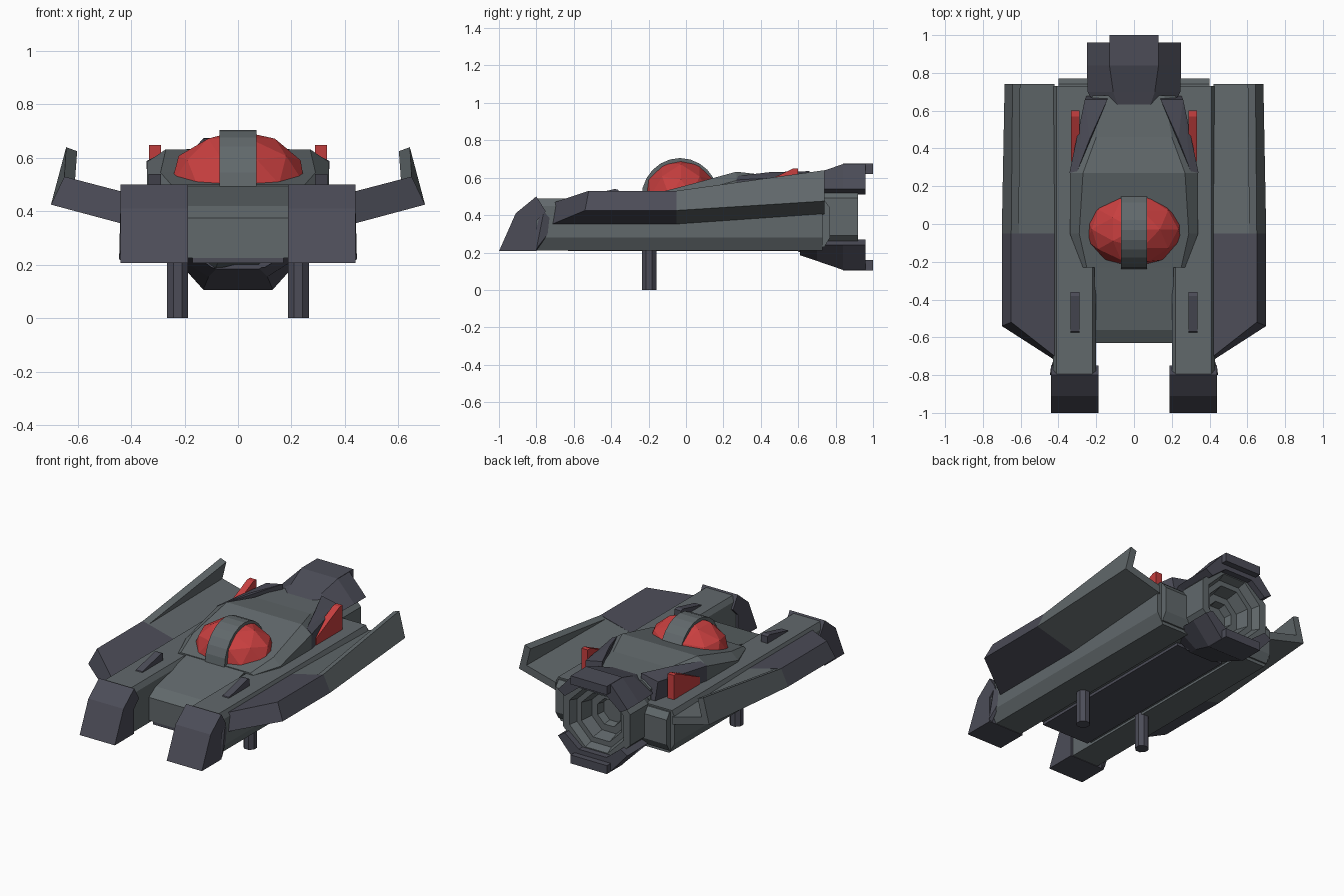
import bpy, bmesh, math

if "Cube" in bpy.data.objects:
    bpy.data.objects.remove(bpy.data.objects["Cube"])


def material(name, rgb):
    m = bpy.data.materials.new(name)
    m.diffuse_color = (*rgb, 1)
    m.use_nodes = True
    m.node_tree.nodes["Principled BSDF"].inputs["Base Color"].default_value = m.diffuse_color
    return m


GREY = material("hull_grey", (0.12, 0.14, 0.148))
DARK = material("dark_plate", (0.072, 0.073, 0.097))
RED = material("red_trim", (0.58, 0.05, 0.05))


def finish(name, bm, mat, mirror=False):
    bmesh.ops.remove_doubles(bm, verts=bm.verts, dist=1e-5)
    bmesh.ops.recalc_face_normals(bm, faces=bm.faces)
    me = bpy.data.meshes.new(name)
    bm.to_mesh(me)
    bm.free()
    me.materials.append(mat)
    ob = bpy.data.objects.new(name, me)
    bpy.context.collection.objects.link(ob)
    if mirror:
        ob.modifiers.new("mirror", "MIRROR").use_mirror_merge = False
    return ob


def loft(name, rings, mat, mirror=False, caps=True, closed=False):
    """Skin a list of equally long closed rings of 3D points."""
    bm = bmesh.new()
    vs = [[bm.verts.new(p) for p in r] for r in rings]
    n = len(rings[0])
    for a, b in zip(vs, vs[1:]):
        for i in range(n):
            j = (i + 1) % n
            bm.faces.new((a[i], a[j], b[j], b[i]))
    if caps:
        bm.faces.new(vs[0])
        bm.faces.new(vs[-1])
    return finish(name, bm, mat, mirror)


def prism(name, profile, x0, x1, mat, mirror=False):
    """Extrude a (y, z) profile along x."""
    return loft(name, [[(x, y, z) for y, z in profile] for x in (x0, x1)], mat, mirror)


def hull(name, pts, mat, mirror=False):
    bm = bmesh.new()
    for p in pts:
        bm.verts.new(p)
    bmesh.ops.convex_hull(bm, input=bm.verts)
    return finish(name, bm, mat, mirror)


def at(y, pts):
    return [(x, y, z) for x, z in pts]


# Centre deck with sloping nose, and belly plate
prism("centre_deck", [(-.63, .225), (-.63, .375), (-.56, .42), (-.23, .495), (.74, .495), (.74, .225)],
      -.21, .21, GREY)
prism("belly_plate", [(-.63, .207), (-.63, .24), (.6, .24), (.6, .207)], -.17, .17, DARK)

# Side beams forming the two prongs
beam = [(.2, .21), (.39, .21), (.43, .28), (.43, .45), (.41, .49), (.22, .49), (.2, .46)]
loft("side_beam", [at(-.8, beam), at(.73, beam)], GREY, True)
prism("rear_block", [(.7, .23), (.74, .23), (.77, .28), (.77, .44), (.74, .48), (.7, .48)], .15, .4, GREY, True)

# Dark wedge tips of the prongs
prism("prong_tip", [(-1, .207), (-.91, .41), (-.8, .5), (-.75, .42), (-.8, .37), (-.8, .207)],
      .187, .44, DARK, True)
hull("tip_side_rib", [(.42, -.8, .21), (.445, -.8, .22), (.42, -.7, .35), (.42, -.8, .4), (.44, -.76, .42)], DARK, True)

# Wings: thick dark front block, thin rear plate with a rising edge fin
root_x = .42
wing_mid = [(root_x, .35), (.70, .425), (.65, .53), (.61, .517), (.61, .517), (root_x, .47)]
wing_rear = [(root_x, .405), (.685, .475), (.643, .64), (.602, .625), (.63, .51), (root_x, .455)]
front_y = [-.72, -.54, -.52, -.54, -.54, -.70]
wing_front = [(x, y, z) for (x, z), y in zip(wing_mid, front_y)]
quad = [0, 1, 2, 5]
mid = at(-.05, wing_mid)
loft("wing_front", [[wing_front[i] for i in quad], [mid[i] for i in quad]], DARK, True)
loft("wing_rear", [mid, at(.74, wing_rear)], GREY, True)

# Raised housing behind the cockpit


def house(y, w, zs, wt, zt):
    return at(y, [(-w, .44), (-w, zs), (-wt, zt), (wt, zt), (w, zs), (w, .44)])


loft("rear_housing", [house(-.23, .27, .49, .25, .5), house(-.05, .34, .5, .29, .545),
                      house(.27, .34, .585, .27, .632), house(.46, .27, .56, .2, .61),
                      house(.68, .22, .56, .16, .6)], GREY)
hull("housing_shoulder", [(.34, .27, .47), (.342, .27, .588), (.25, .68, .47), (.26, .66, .61), (.14, .66, .635),
                          (.14, .68, .47), (.235, .45, .63), (.3, .28, .61)], DARK, True)

# Red tail fins and small dark deck fins
prism("tail_fin", [(.33, .48), (.33, .535), (.57, .648), (.6, .648), (.6, .48)], .288, .333, RED, True)
prism("deck_fin", [(-.58, .48), (-.57, .495), (-.38, .54), (-.36, .535), (-.36, .48)], .288, .335, DARK, True)

# Faceted canopy dome and its strap
bm = bmesh.new()
bmesh.ops.create_icosphere(bm, subdivisions=2, radius=1)
for v in bm.verts:
    v.co = (v.co.x * .262, v.co.y * .2 - .028, v.co.z * .2 + .502)
finish("canopy_dome", bm, RED)
arc = [math.pi * i / 12 for i in range(13)]
prism("canopy_strap", [(-.032 + .207 * math.cos(a), .49 + .215 * math.sin(a)) for a in arc], -.07, .07, GREY)

# Octagonal engine with stepped nozzle
CZ = .39
steps = [(.2, .6), (.262, .74), (.262, .92), (.21, .92), (.19, .87), (.155, .87), (.135, .79), (.09, .79), (.08, .74)]
rings = []
for r, y in steps:
    rings.append([(r * math.cos(math.radians(22.5 + 45 * k)), y, CZ + r * math.sin(math.radians(22.5 + 45 * k)))
                  for k in range(8)])
loft("engine_nozzle", rings, GREY)

# Upper and lower engine cowls with rear lips
INNER = [(.2, .12), (.1, .2), (-.1, .2), (-.2, .12)]
for label, s in (("upper", 1), ("lower", -1)):
    def cowl(y, w, h, wt, ht):
        return at(y, [(x, CZ + s * z) for x, z in [(-w, h), (-wt, ht), (wt, ht), (w, h)] + INNER])
    loft(label + "_engine_cowl", [cowl(.61, .2, .14, .08, .205), cowl(.7, .245, .15, .11, .235),
                                  cowl(.84, .25, .15, .13, .283), cowl(.96, .25, .15, .13, .283)], DARK)
    prism(label + "_cowl_lip", [(.94, CZ + s * .23), (1, CZ + s * .23), (1, CZ + s * .285), (.84, CZ + s * .285)],
          -.13, .13, DARK)

# Landing legs
leg = [(.226 + .042 * math.cos(math.radians(22.5 + 45 * k)), -.197 + .042 * math.sin(math.radians(22.5 + 45 * k)))
       for k in range(8)]
loft("landing_leg", [[(x, y, z) for x, y in leg] for z in (0, .25)], DARK, True)
